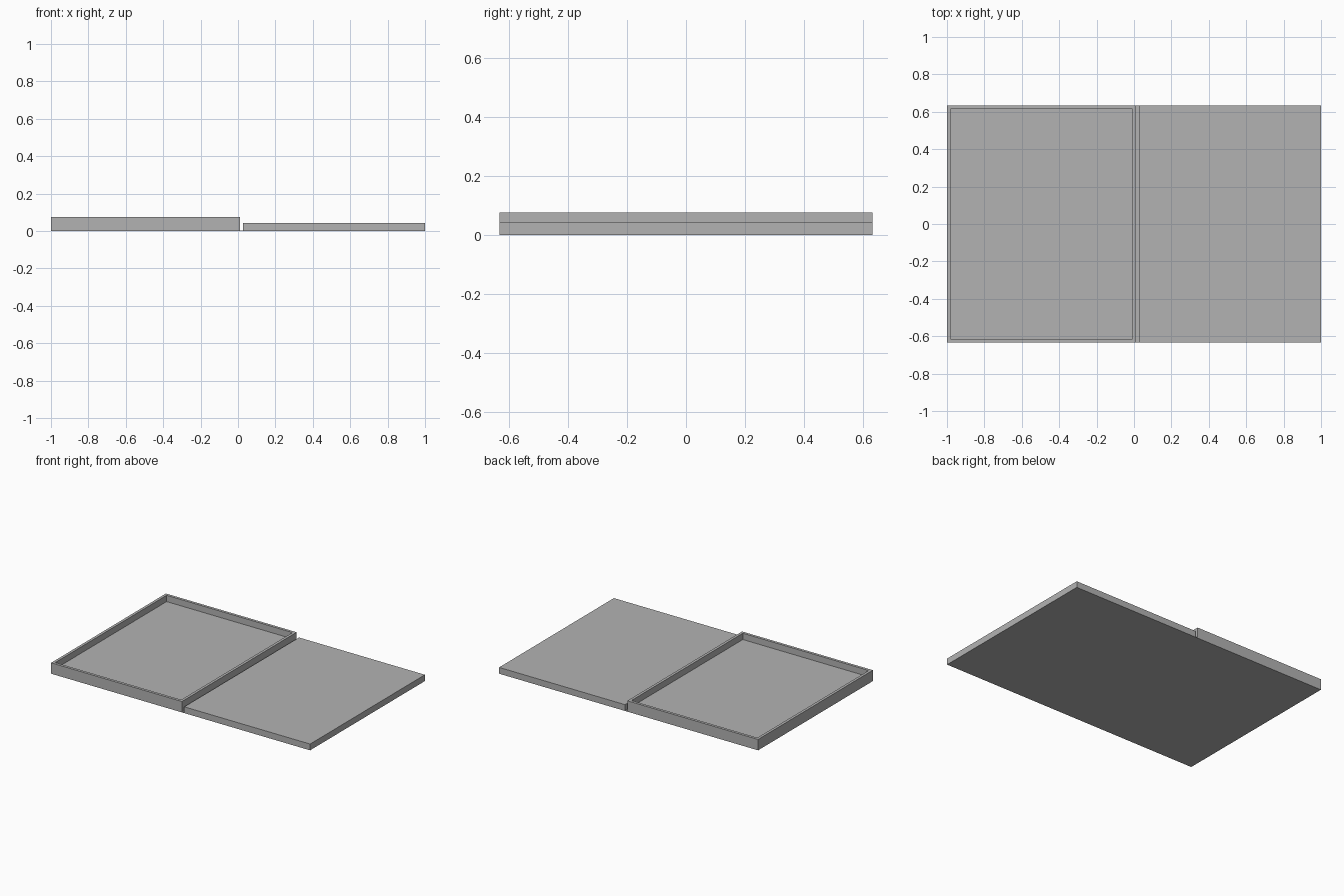
import bpy
import bmesh

cube = bpy.data.objects.get("Cube")
if cube:
    bpy.data.objects.remove(cube, do_unlink=True)

grey = bpy.data.materials.new("plain grey")
grey.use_nodes = True
colour = (0.45, 0.45, 0.45, 1)
grey.diffuse_color = colour
grey.node_tree.nodes["Principled BSDF"].inputs["Base Color"].default_value = colour

HALF_DEPTH = 0.633
SHEET = 0.004


def block(name, x0, x1, z0, z1):
    """Full-depth box between two x and two z positions."""
    bm = bmesh.new()
    bmesh.ops.create_cube(bm, size=1)
    for v in bm.verts:
        v.co.x = x1 if v.co.x > 0 else x0
        v.co.y = HALF_DEPTH if v.co.y > 0 else -HALF_DEPTH
        v.co.z = z1 if v.co.z > 0 else z0
    mesh = bpy.data.meshes.new(name)
    bm.to_mesh(mesh)
    bm.free()
    mesh.materials.append(grey)
    obj = bpy.data.objects.new(name, mesh)
    bpy.context.collection.objects.link(obj)
    return obj


# Thin sheet joining both halves, like a flexible spine
block("base_sheet", -1, 1, 0, SHEET)

# Flat lid on the left half
block("lid_panel", 0.028, 1, SHEET, 0.044)

# Open tray: inset the top face for the rim and sink it for the floor
tray = block("tray", -1, 0.01, SHEET, 0.076)
bm = bmesh.new()
bm.from_mesh(tray.data)
top = max(bm.faces, key=lambda f: f.calc_center_median().z)
bmesh.ops.inset_individual(bm, faces=[top], thickness=0.027)
floor = bmesh.ops.extrude_discrete_faces(bm, faces=[top])["faces"][0]
bmesh.ops.translate(bm, verts=floor.verts, vec=(0, 0, -0.044))
bmesh.ops.recalc_face_normals(bm, faces=bm.faces)
bm.to_mesh(tray.data)
bm.free()
